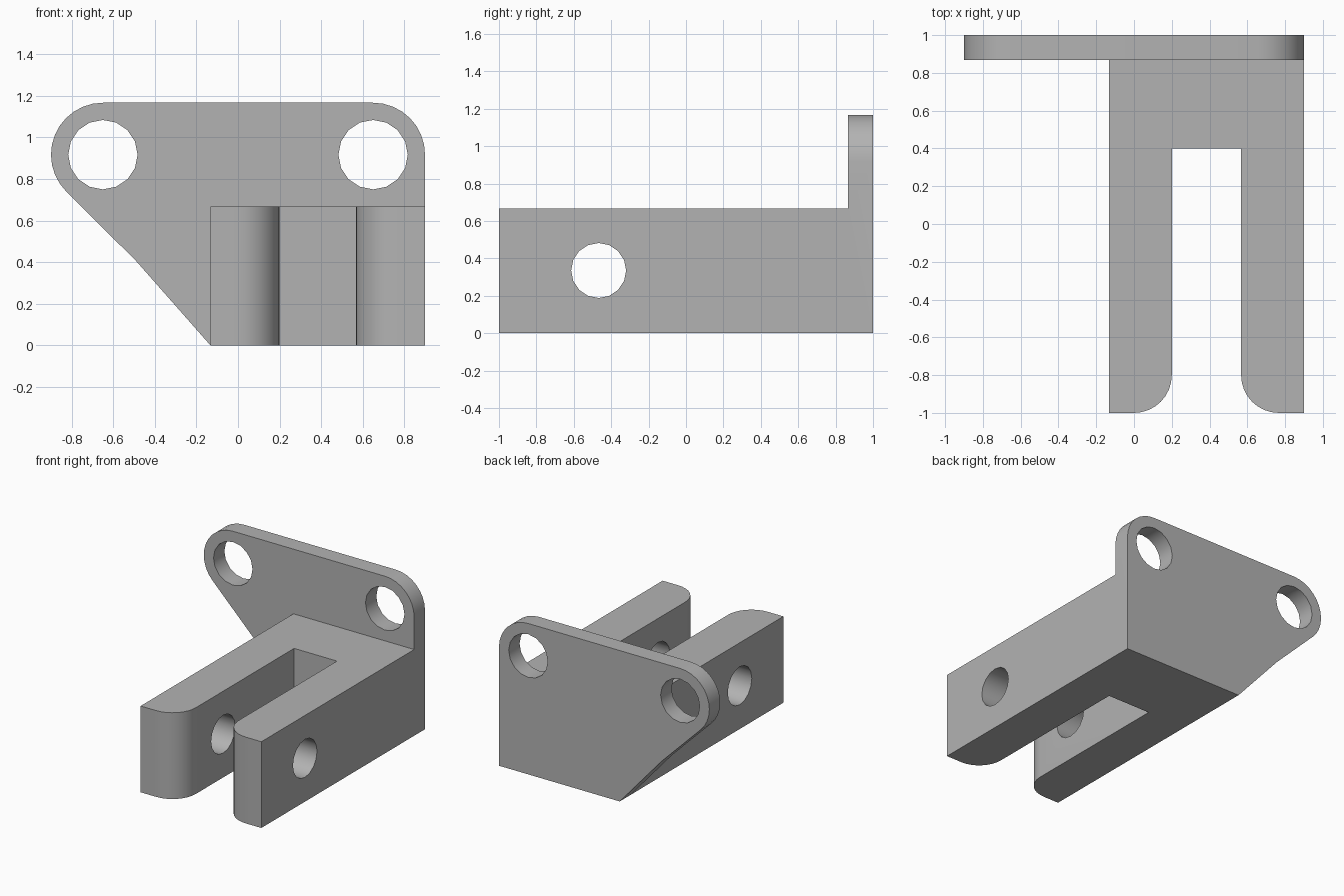
import bpy
import bmesh
from math import cos, sin, radians
from mathutils import Matrix, Vector

if "Cube" in bpy.data.objects:
    bpy.data.objects.remove(bpy.data.objects["Cube"], do_unlink=True)

grey = bpy.data.materials.new("plain grey")
grey.use_nodes = True
GREY = (0.45, 0.45, 0.45, 1)
grey.diffuse_color = GREY
grey.node_tree.nodes["Principled BSDF"].inputs["Base Color"].default_value = GREY


def arc(cx, cy, r, start, end, steps):
    """Points along an arc, angles in degrees."""
    angles = [radians(start + (end - start) * i / steps) for i in range(steps + 1)]
    return [(cx + r * cos(a), cy + r * sin(a)) for a in angles]


def prism(name, outline, place, depth):
    """Extrude a flat outline, mapped into space by place, along depth."""
    bm = bmesh.new()
    face = bm.faces.new([bm.verts.new(place(u, v)) for u, v in outline])
    grown = bmesh.ops.extrude_face_region(bm, geom=[face])["geom"]
    moved = [g for g in grown if isinstance(g, bmesh.types.BMVert)]
    bmesh.ops.translate(bm, verts=moved, vec=Vector(depth))
    bmesh.ops.recalc_face_normals(bm, faces=bm.faces)
    mesh = bpy.data.meshes.new(name)
    bm.to_mesh(mesh)
    bm.free()
    ob = bpy.data.objects.new(name, mesh)
    bpy.context.collection.objects.link(ob)
    mesh.materials.append(grey)
    return ob


def drill(target, centre, radius, length, axis):
    """Cut a round hole through the target along an axis."""
    bm = bmesh.new()
    turn = Matrix.Rotation(radians(90), 4, axis)
    bmesh.ops.create_cone(bm, cap_ends=True, segments=16, radius1=radius,
                          radius2=radius, depth=length,
                          matrix=Matrix.Translation(centre) @ turn)
    mesh = bpy.data.meshes.new("hole_cutter")
    bm.to_mesh(mesh)
    bm.free()
    mesh.materials.append(grey)
    cutter = bpy.data.objects.new("hole_cutter", mesh)
    bpy.context.collection.objects.link(cutter)
    cut = target.modifiers.new("hole", 'BOOLEAN')
    cut.operation = 'DIFFERENCE'
    cut.solver = 'EXACT'
    cut.object = cutter
    bpy.context.view_layer.objects.active = target
    bpy.ops.object.modifier_apply(modifier=cut.name)
    bpy.data.objects.remove(cutter, do_unlink=True)


LEFT, RIGHT = 0.9, -0.133
FRONT, BACK, PLATE_FRONT = -1, 1, 0.867
SLOT_RIGHT, SLOT_LEFT, SLOT_END = 0.2, 0.567, 0.4
HEIGHT, ROUND = 0.667, 0.2

# Mounting plate with rounded ears and a sloping lower edge
ear_x, ear_z, ear_r = 0.65, 0.917, 0.25
plate_outline = [(RIGHT, 0), (LEFT, 0)]
plate_outline += arc(ear_x, ear_z, ear_r, 0, 90, 8)
plate_outline += arc(-ear_x, ear_z, ear_r, 90, 225, 12)
plate_outline += [(-0.49, 0.405)]
plate = prism("mounting_plate", plate_outline,
              lambda u, v: (u, PLATE_FRONT, v), (0, BACK - PLATE_FRONT, 0))
for x in (-ear_x, ear_x):
    drill(plate, (x, PLATE_FRONT, ear_z), 0.167, 1, 'X')

# Fork block with rounded inner prong tips
fork_outline = [(LEFT, PLATE_FRONT), (RIGHT, PLATE_FRONT), (RIGHT, FRONT)]
fork_outline += arc(SLOT_RIGHT - ROUND, FRONT + ROUND, ROUND, -90, 0, 8)
fork_outline += [(SLOT_RIGHT, SLOT_END), (SLOT_LEFT, SLOT_END)]
fork_outline += arc(SLOT_LEFT + ROUND, FRONT + ROUND, ROUND, 180, 270, 8)
fork_outline += [(LEFT, FRONT)]
fork = prism("fork_block", fork_outline, lambda u, v: (u, v, 0), (0, 0, HEIGHT))
drill(fork, (0.38, -0.467, 0.335), 0.147, 3, 'Y')

# Join into one bracket, dropping the hidden contact faces
union = fork.modifiers.new("join", 'BOOLEAN')
union.operation = 'UNION'
union.solver = 'EXACT'
union.object = plate
bpy.context.view_layer.objects.active = fork
bpy.ops.object.modifier_apply(modifier=union.name)
bpy.data.objects.remove(plate, do_unlink=True)
fork.name = "fork_bracket"

# Smooth the curved walls, keep the edges sharp
bpy.ops.object.select_all(action='DESELECT')
fork.select_set(True)
bpy.ops.object.shade_smooth_by_angle(angle=radians(30))
